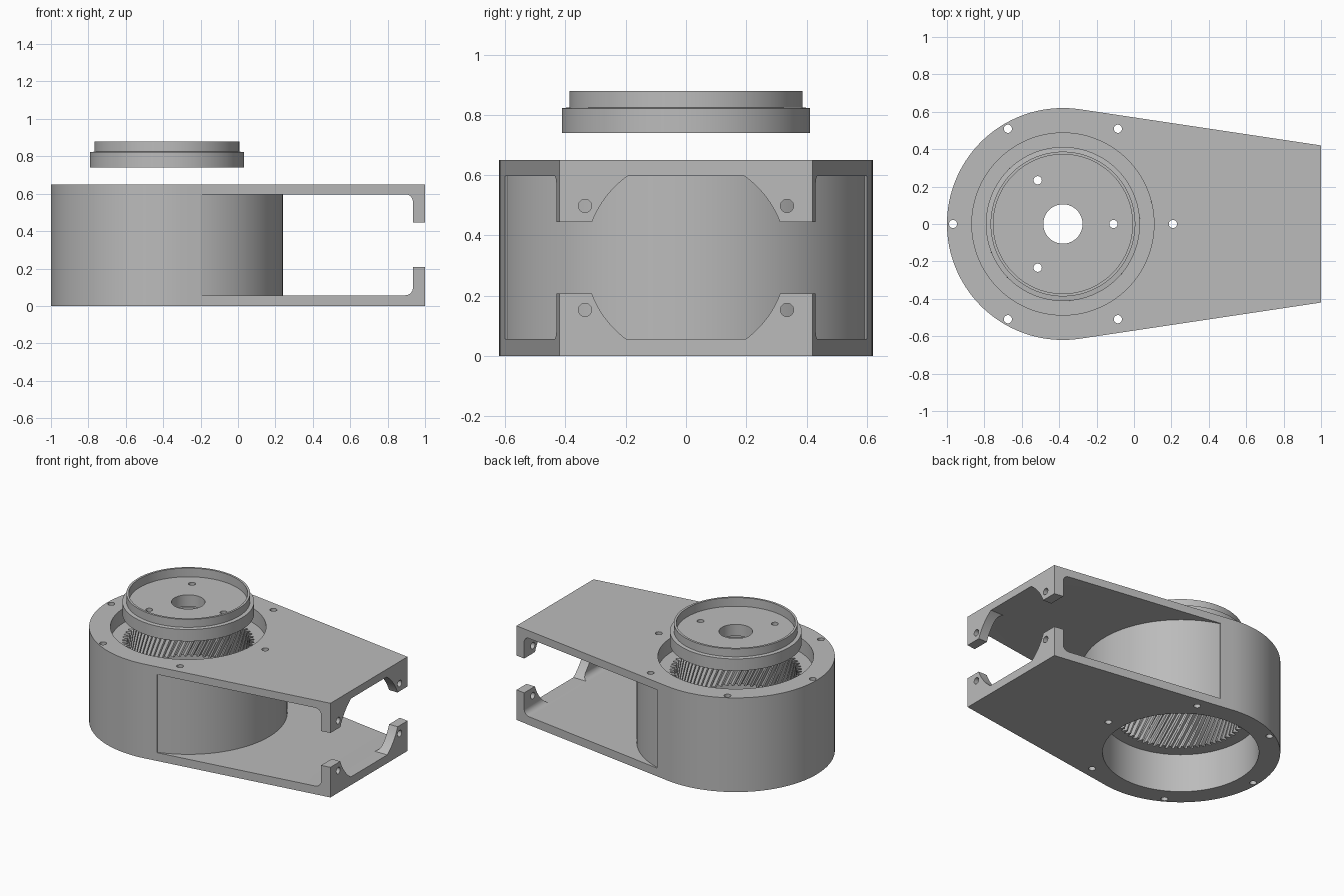
import bpy, bmesh
from math import cos, sin, pi, acos, atan2, hypot, radians
from mathutils import Matrix, Vector

cube = bpy.data.objects.get("Cube")
if cube:
    bpy.data.objects.remove(cube, do_unlink=True)

CX, R, BORE = -0.38, 0.62, 0.487       # drum axis, drum radius, bore radius
H, FLOOR, CEIL = 0.65, 0.057, 0.597    # total height, inner faces of the plates
END, HALF = 1.0, 0.42                  # mounting end position and half width
MID = H / 2

metal = bpy.data.materials.new("grey metal")
metal.use_nodes = True
grey = (0.5, 0.5, 0.5, 1)
metal.diffuse_color = grey
metal.node_tree.nodes["Principled BSDF"].inputs["Base Color"].default_value = grey


def to_object(name, bm):
    bmesh.ops.recalc_face_normals(bm, faces=bm.faces)
    mesh = bpy.data.meshes.new(name)
    bm.to_mesh(mesh)
    bm.free()
    mesh.materials.append(metal)
    obj = bpy.data.objects.new(name, mesh)
    bpy.context.collection.objects.link(obj)
    return obj


def prism(name, outline, z0, z1):
    bm = bmesh.new()
    face = bm.faces.new([bm.verts.new((x, y, z0)) for x, y in outline])
    top = bmesh.ops.extrude_face_region(bm, geom=[face])["geom"]
    verts = [v for v in top if isinstance(v, bmesh.types.BMVert)]
    bmesh.ops.translate(bm, verts=verts, vec=(0, 0, z1 - z0))
    return to_object(name, bm)


def cylinder(name, centre, radius, depth, axis="Z", segments=128):
    bm = bmesh.new()
    turn = Matrix.Rotation(pi / 2, 4, "Y") if axis == "X" else Matrix()
    bmesh.ops.create_cone(bm, cap_ends=True, segments=segments, radius1=radius,
                          radius2=radius, depth=depth,
                          matrix=Matrix.Translation(centre) @ turn)
    return to_object(name, bm)


def box(name, low, high):
    (x0, y0, z0), (x1, y1, z1) = low, high
    return prism(name, [(x0, y0), (x1, y0), (x1, y1), (x0, y1)], z0, z1)


def cut(target, cutter):
    """Subtract the cutter from the target and discard the cutter."""
    cutter.hide_render = True
    mod = target.modifiers.new("cut", "BOOLEAN")
    mod.operation, mod.solver, mod.object = "DIFFERENCE", "EXACT", cutter
    graph = bpy.context.evaluated_depsgraph_get()
    result = bpy.data.meshes.new_from_object(target.evaluated_get(graph))
    target.modifiers.clear()
    target.data = result
    bpy.data.objects.remove(cutter, do_unlink=True)


def smooth(obj, angle=30):
    bpy.ops.object.select_all(action="DESELECT")
    obj.select_set(True)
    bpy.context.view_layer.objects.active = obj
    bpy.ops.object.shade_smooth_by_angle(angle=radians(angle))


# Housing: a teardrop block, round at one end and tapering to the mounting end
dx = END - CX
tangent = atan2(HALF, dx) + acos(R / hypot(dx, HALF))
STEPS = 72
outline = [(END, -HALF), (END, HALF)]
for i in range(STEPS + 1):
    a = tangent + (2 * pi - 2 * tangent) * i / STEPS
    outline.append((CX + R * cos(a), R * sin(a)))
housing = prism("housing", outline, 0, H)

# Open space between the plates, with filleted inner corners, around the drum
pocket = box("pocket_cutter", (-0.2, -1, FLOOR), (0.935, 1, CEIL))
bm = bmesh.new()
bm.from_mesh(pocket.data)
corners = [e for e in bm.edges if all(v.co.x > 0.9 for v in e.verts)
           and abs(e.verts[0].co.y - e.verts[1].co.y) > 1]
bmesh.ops.bevel(bm, geom=corners, offset=0.04, segments=8, profile=0.5,
                affect="EDGES")
bm.to_mesh(pocket.data)
bm.free()
cut(pocket, cylinder("drum_core", (CX, 0, MID), R, 2))
cut(housing, pocket)

# Mounting end: side slot, then a round opening limited to the plate faces
cut(housing, box("slot_cutter", (0.7, -1, 0.208), (1.1, 1, 0.445)))
opening = cylinder("opening_cutter", (0.9, 0, MID), 0.334, 0.4, "X")
cut(opening, box("opening_top", (0, -1, CEIL), (2, 1, 1)))
cut(opening, box("opening_bottom", (0, -1, -1), (2, 1, FLOOR)))
cut(housing, opening)
for y in (-0.335, 0.335):
    for z in (0.153, 0.498):
        cut(housing, cylinder("end_hole", (0.98, y, z), 0.022, 0.3, "X", 24))

# Main bore and the six bolt holes around it
cut(housing, cylinder("bore_cutter", (CX, 0, MID), BORE, 2))
for i in range(6):
    a = i * pi / 3
    spot = (CX + 0.588 * cos(a), 0.588 * sin(a), MID)
    cut(housing, cylinder("bolt_hole", spot, 0.022, 2, segments=24))
smooth(housing)

# Ring gear: helical inner teeth, built as twisted stacked loops
TEETH, LEVELS, Z0, Z1, TWIST = 64, 6, 0.265, 0.55, -0.33
tooth = [(0.0, 0.412), (0.3, 0.412), (0.5, 0.383), (0.8, 0.383)]
bm = bmesh.new()
inner, outer = [], []
for k in range(LEVELS + 1):
    t = k / LEVELS
    rings = ([], [])
    for i in range(TEETH):
        for shift, radius in tooth:
            a = (i + shift) * 2 * pi / TEETH + TWIST * t
            for ring, r in zip(rings, (radius, BORE)):
                ring.append(bm.verts.new((CX + r * cos(a), r * sin(a),
                                          Z0 + (Z1 - Z0) * t)))
    inner.append(rings[0])
    outer.append(rings[1])


def bridge(a, b):
    n = len(a)
    for i in range(n):
        j = (i + 1) % n
        bm.faces.new((a[i], a[j], b[j], b[i]))


for k in range(LEVELS):
    bridge(inner[k], inner[k + 1])
    bridge(outer[k], outer[k + 1])
bridge(inner[0], outer[0])
bridge(inner[-1], outer[-1])
smooth(to_object("ring_gear", bm), 25)

# Lid: stepped disc with a raised rim and a centre hole, lifted off the housing
profile = [(0.105, 0.74), (0.412, 0.74), (0.412, 0.822), (0.387, 0.825),
           (0.387, 0.88), (0.372, 0.88), (0.372, 0.82), (0.105, 0.82)]
bm = bmesh.new()
points = [bm.verts.new((CX + r, 0, z)) for r, z in profile]
edges = [bm.edges.new((points[i - 1], points[i])) for i in range(len(points))]
bmesh.ops.spin(bm, geom=points + edges, cent=(CX, 0, 0), axis=(0, 0, 1),
               angle=2 * pi, steps=128, use_merge=True)
bmesh.ops.remove_doubles(bm, verts=bm.verts, dist=0.0001)
lid = to_object("lid", bm)
for i in range(3):
    a = i * 2 * pi / 3
    spot = (CX + 0.27 * cos(a), 0.27 * sin(a), 0.78)
    cut(lid, cylinder("lid_hole", spot, 0.022, 0.3, segments=24))
smooth(lid)
